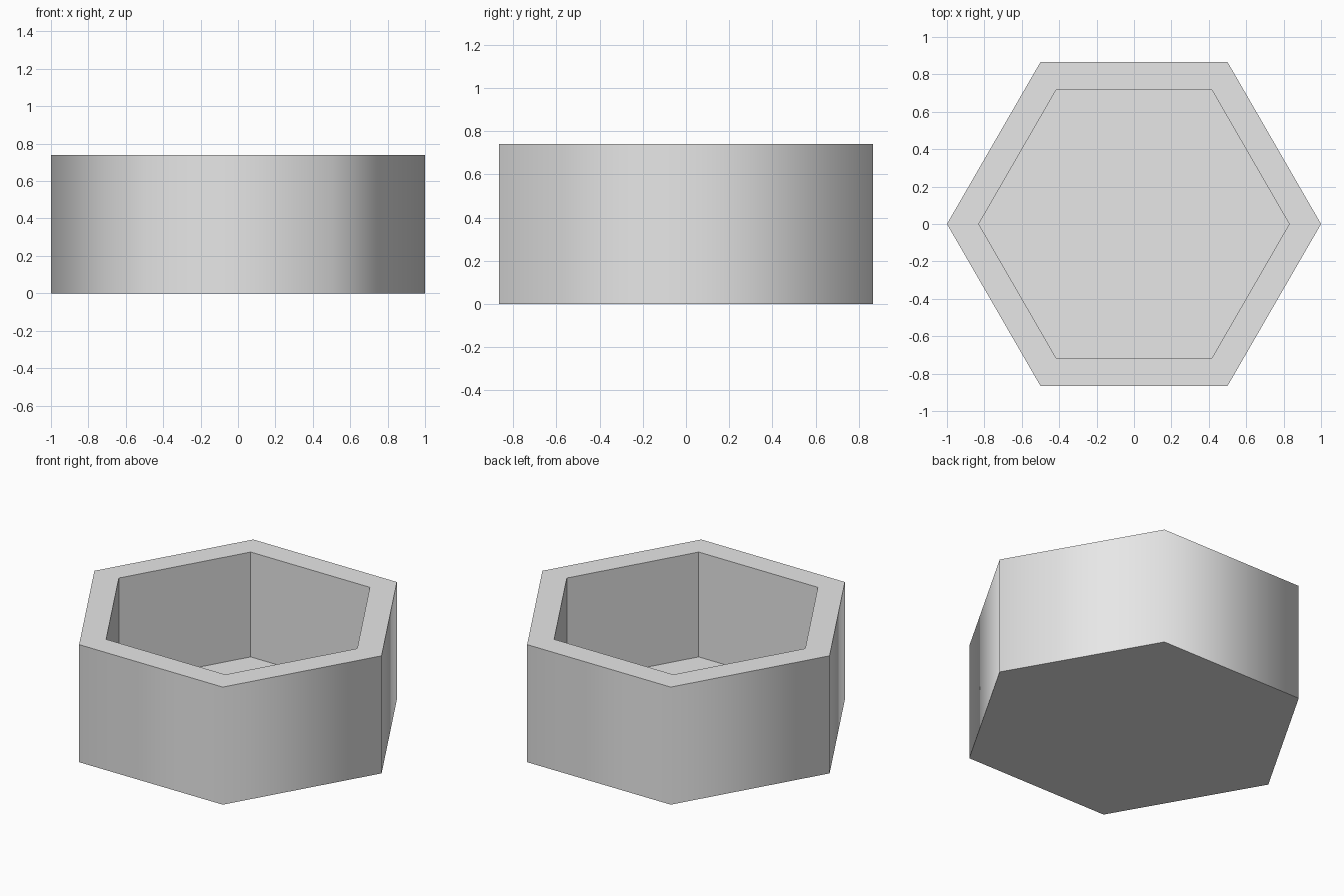
import bpy
import bmesh
from math import cos, sin, pi

SIDES = 6
HEIGHT = 0.74
FLOOR = 0.08
OUTER = 1.0
INNER = 0.83

cube = bpy.data.objects.get("Cube")
if cube:
    bpy.data.objects.remove(cube, do_unlink=True)

# Single plain grey
grey = bpy.data.materials.new("light_grey")
grey.use_nodes = True
colour = (0.8, 0.8, 0.8, 1)
grey.diffuse_color = colour
grey.node_tree.nodes["Principled BSDF"].inputs["Base Color"].default_value = colour

bm = bmesh.new()


def ring(radius, z):
    angles = [2 * pi * i / SIDES for i in range(SIDES)]
    return [bm.verts.new((radius * cos(a), radius * sin(a), z)) for a in angles]


def bridge(a, b, smooth=False):
    for i in range(SIDES):
        j = (i + 1) % SIDES
        bm.faces.new((a[i], a[j], b[j], b[i])).smooth = smooth


# Base, outer wall, rim, inner wall and floor
base = ring(OUTER, 0)
rim_outer = ring(OUTER, HEIGHT)
rim_inner = ring(INNER, HEIGHT)
floor = ring(INNER, FLOOR)
bm.faces.new(base[::-1])
bridge(base, rim_outer, smooth=True)
bridge(rim_outer, rim_inner)
bridge(rim_inner, floor)
bm.faces.new(floor)

# Keep the shading smooth only around the outer wall
for edge in bm.edges:
    edge.smooth = all(face.smooth for face in edge.link_faces)

mesh = bpy.data.meshes.new("hexagonal_tray")
bm.to_mesh(mesh)
bm.free()
mesh.materials.append(grey)
tray = bpy.data.objects.new("hexagonal_tray", mesh)
bpy.context.collection.objects.link(tray)
